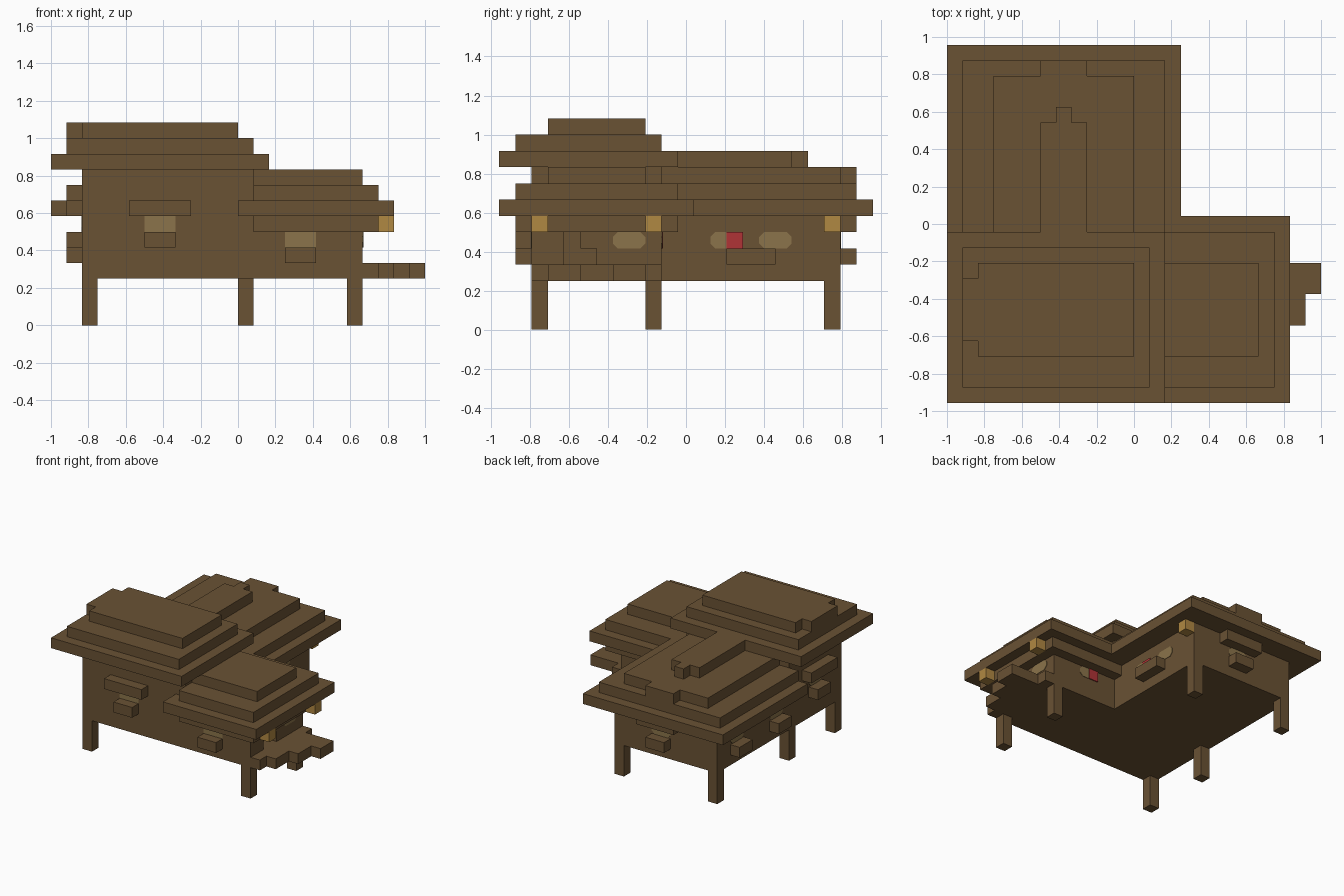
import bpy
import bmesh

cube = bpy.data.objects.get("Cube")
if cube:
    bpy.data.objects.remove(cube, do_unlink=True)

U = 1 / 12  # one block


def material(name, rgb):
    m = bpy.data.materials.new(name)
    m.use_nodes = True
    m.diffuse_color = (*rgb, 1)
    m.node_tree.nodes["Principled BSDF"].inputs["Base Color"].default_value = (*rgb, 1)
    return m


wood = material("brown_wood", (0.144, 0.084, 0.034))
pane_tan = material("pane_tan", (0.258, 0.174, 0.069))
gold = material("lamp_gold", (0.434, 0.246, 0.054))
red = material("flower_red", (0.434, 0.034, 0.037))


def place(p):
    """Block coordinates to world coordinates."""
    return ((p[0] - 12) * U, (p[1] - 11.5) * U, p[2] * U)


def finish(name, bm, mat):
    bmesh.ops.recalc_face_normals(bm, faces=bm.faces)
    mesh = bpy.data.meshes.new(name)
    bm.to_mesh(mesh)
    bm.free()
    mesh.materials.append(mat)
    obj = bpy.data.objects.new(name, mesh)
    bpy.context.collection.objects.link(obj)


def boxes(name, spans, mat=wood):
    """Each span is x, y and z as (start, end) in blocks."""
    bm = bmesh.new()
    for span in spans:
        verts = bmesh.ops.create_cube(bm, size=1)["verts"]
        for v in verts:
            v.co = place([a if c < 0 else b for c, (a, b) in zip(v.co, span)])
    finish(name, bm, mat)


def plate(name, axis, at, side, start, z, width=2, cut=0.3, mat=pane_tan, thick=0.04):
    """Thin wall plate with clipped corners, facing along axis on the given side."""
    a, b, c = start, start + width, cut
    outline = [(a + c, z), (b - c, z), (b, z + c), (b, z + 1 - c),
               (b - c, z + 1), (a + c, z + 1), (a, z + 1 - c), (a, z + c)]
    if not cut:
        outline = outline[0:2] + outline[4:6]
    bm = bmesh.new()
    rings = []
    for d in (at, at + side * thick):
        pts = [(d, s, h) if axis == "x" else (s, d, h) for s, h in outline]
        rings.append([bm.verts.new(place(p)) for p in pts])
    bm.faces.new(rings[0])
    bm.faces.new(rings[1])
    n = len(outline)
    for i in range(n):
        j = (i + 1) % n
        bm.faces.new((rings[0][i], rings[0][j], rings[1][j], rings[1][i]))
    finish(name, bm, mat)


# Stilts
for x, y in [(2, 2), (19, 2), (2, 9), (19, 9), (2, 20), (12, 20)]:
    boxes("stilt", [((x, x + 1), (y, y + 1), (0, 3))])

# Walls, with a stepped doorway recessed in the east end
boxes("hall_walls", [((2, 19), (2, 10), (3, 7))])
boxes("wing_walls", [((2, 13), (10, 21), (3, 7))])
boxes("tower_walls", [((2, 13), (2, 10), (7, 10))])
boxes("door_wall", [((19, 20), y, z) for y, z in [
    ((2, 4), (3, 7)), ((4, 6), (3, 4)), ((4, 5), (6, 7)),
    ((5, 6), (5, 7)), ((6, 10), (3, 7))]])

# Zigzag porch floor
boxes("porch", [((20, 21), (2, 10), (3, 4)), ((21, 22), (3, 9), (3, 4)),
                ((22, 23), (5, 9), (3, 4)), ((23, 24), (7, 9), (3, 4))])

# Stepped roofs
boxes("tower_roof", [
    ((0, 14), (0, 11), (10, 11)), ((1, 13), (1, 10), (11, 12)),
    ((2, 12), (3, 9), (12, 13)), ((1, 2), (4, 8), (12, 13))])
boxes("wing_roof", [
    ((0, 13), (10, 23), (7, 8)), ((13, 15), (12, 23), (7, 8)),
    ((1, 14), (10, 22), (8, 9)), ((3, 12), (10, 21), (9, 10)),
    ((6, 9), (21, 22), (9, 10)), ((6, 9), (10, 18), (10, 11)),
    ((7, 8), (18, 19), (10, 11))])
boxes("hall_roof", [
    ((13, 21), (1, 2), (6, 7)), ((13, 21), (10, 11), (6, 7)),
    ((20, 21), (2, 10), (6, 7)), ((12, 22), (0, 2), (7, 8)),
    ((13, 22), (2, 12), (7, 8)), ((13, 21), (1, 11), (8, 9)),
    ((13, 20), (3, 9), (9, 10))])

# Lamps under the eaves
for x, y in [(21, 2), (21, 9), (13, 20)]:
    boxes("lamp", [((x, x + 1), (y, y + 1), (6, 7))], gold)

# Window hoods and sills
boxes("window_hoods", [((5, 9), (1, 2), (7, 8)), ((1, 2), (4, 8), (7, 8)),
                       ((6, 10), (21, 22), (6, 7))])
boxes("window_sills", [
    ((6, 8), (1, 2), (5, 6)), ((15, 17), (1, 2), (4, 5)),
    ((1, 2), (5, 7), (5, 6)), ((1, 2), (11, 13), (4, 5)),
    ((1, 2), (17, 19), (4, 5)), ((7, 9), (21, 22), (4, 5)),
    ((13, 14), (14, 17), (4, 5))])

# Window panes
plate("tower_front_pane", "y", 2, -1, 6, 6, cut=0)
plate("hall_front_pane", "y", 2, -1, 15, 5, cut=0)
plate("tower_side_pane", "x", 2, -1, 5, 6)
for y in (11, 17):
    plate("wing_side_pane", "x", 2, -1, y, 5)
plate("wing_back_pane", "y", 21, 1, 7, 5)
plate("hall_end_pane", "x", 20, 1, 7, 5)
plate("hall_back_pane", "y", 10, 1, 15, 5)
for y in (13, 16):
    plate("wing_inner_pane", "x", 13, 1, y, 5)

# Red flowers in front of two panes
plate("wing_flower", "x", 13, 1, 14, 5, 1, 0, red, 0.1)
plate("hall_flower", "y", 10, 1, 15, 5, 1, 0, red, 0.1)
